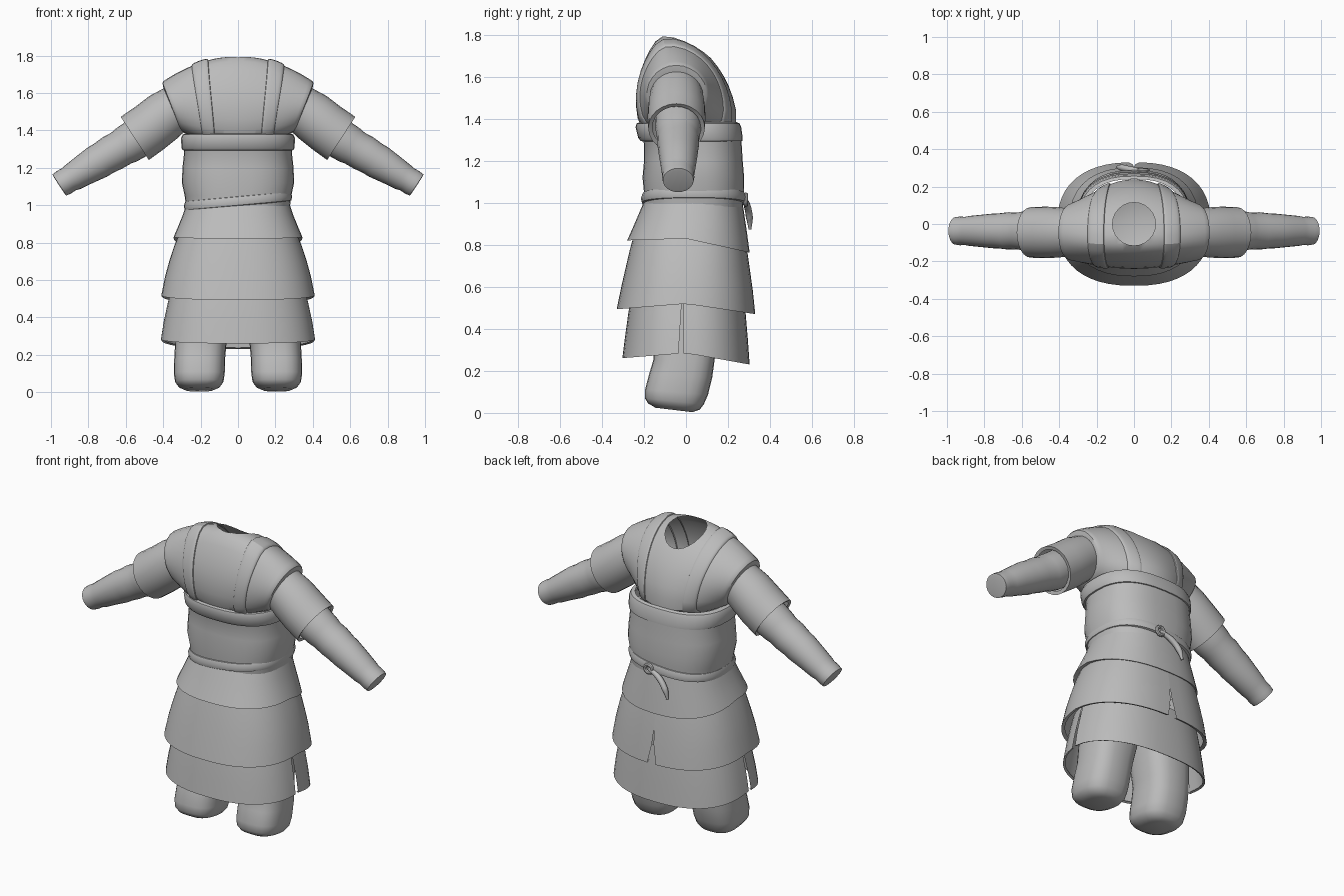
import bpy, bmesh, math
from mathutils import Vector

if "Cube" in bpy.data.objects:
    bpy.data.objects.remove(bpy.data.objects["Cube"])

cloth = bpy.data.materials.new("grey_cloth")
cloth.diffuse_color = (0.5, 0.5, 0.5, 1)
cloth.use_nodes = True
cloth.node_tree.nodes["Principled BSDF"].inputs["Base Color"].default_value = cloth.diffuse_color


def finish(ob, mirror=False, angle=40):
    ob.data.materials.clear()
    ob.data.materials.append(cloth)
    bpy.ops.object.select_all(action='DESELECT')
    ob.select_set(True)
    bpy.context.view_layer.objects.active = ob
    if ob.type == 'MESH':
        bpy.ops.object.shade_smooth_by_angle(angle=math.radians(angle))
    if mirror:
        m = ob.modifiers.new("mirror", 'MIRROR')
        m.use_mirror_merge = False
    return ob


def skin(name, rings, closed=True, cap_start=False, cap_end=False):
    """Join a list of point rings into one surface."""
    bm = bmesh.new()
    rows = [[bm.verts.new(p) for p in r] for r in rings]
    n = len(rows[0])
    for a, b in zip(rows, rows[1:]):
        for i in range(n if closed else n - 1):
            j = (i + 1) % n
            bm.faces.new((a[i], a[j], b[j], b[i]))
    if cap_start:
        bm.faces.new(rows[0])
    if cap_end:
        bm.faces.new(rows[-1])
    bmesh.ops.recalc_face_normals(bm, faces=bm.faces)
    me = bpy.data.meshes.new(name)
    bm.to_mesh(me)
    bm.free()
    ob = bpy.data.objects.new(name, me)
    bpy.context.collection.objects.link(ob)
    return ob


def spow(v, e):
    return math.copysign(abs(v) ** e, v)


def tube(name, rings, p=2.3, n=36, cx=0, dz=lambda x, y, f: 0, start=0.0,
         span=math.tau, gap=None, mirror=False, **caps):
    """Upright loft; each ring is (z, x radius, y front, y back[, x centre])."""
    out = []
    closed = gap is None
    for k, r in enumerate(rings):
        f = min(1, k / max(1, len(rings) - 2))
        c = r[4] if len(r) > 4 else cx
        cy, ry = (r[2] + r[3]) / 2, (r[3] - r[2]) / 2
        g = 0 if closed else gap(f)
        row = []
        for i in range(n):
            u = i / n if closed else i / (n - 1)
            a = start + g + (span - 2 * g) * u
            x = c + r[1] * spow(math.cos(a), 2 / p)
            y = cy + ry * spow(math.sin(a), 2 / p)
            row.append((x, y, r[0] + dz(x, y, f)))
        out.append(row)
    return finish(skin(name, out, closed, **caps), mirror)


def hem(front, back):
    return lambda x, y, f: -f * (back * y if y > 0 else -front * y)


# Torso, chest band and slanted belt
tube("torso", [(1.34, .295, -.215, .262), (1.28, .288, -.2, .265), (1.2, .297, -.2, .27),
               (1.12, .3, -.207, .277), (1.05, .285, -.2, .275), (.97, .275, -.2, .27)], 2.5)
tube("chest_band", [(1.385, .27, -.215, .24), (1.378, .295, -.236, .256), (1.36, .304, -.24, .263),
                    (1.31, .303, -.228, .27), (1.295, .297, -.216, .27), (1.29, .275, -.19, .25)], 2.5)
tube("belt", [(1.05, .265, -.185, .26), (1.045, .282, -.206, .28), (1.022, .29, -.215, .288),
              (1.0, .285, -.21, .284), (.992, .265, -.19, .26)], 2.5,
     dz=lambda x, y, f: .09 * x)

# Skirt tiers, each ending in a turned-in hem
tube("upper_skirt", [(1.03, .268, -.19, .265), (.95, .295, -.225, .28), (.89, .32, -.252, .292),
                     (.83, .345, -.28, .303), (.835, .32, -.255, .28)], 2.4, dz=hem(.03, .22))
tube("middle_skirt", [(.86, .31, -.245, .275), (.78, .342, -.268, .292), (.70, .368, -.288, .305),
                      (.62, .39, -.308, .318), (.52, .41, -.33, .33), (.526, .39, -.31, .31)],
     2.4, 49, dz=hem(.08, .15), start=math.pi / 2,
     gap=lambda f: .04 * max(0, (f - .7) / .3))
for name, a in (("back_skirt_panel", -.05), ("front_skirt_panel", math.pi + .05)):
    tube(name, [(.56, .355, -.26, .275), (.48, .375, -.275, .285), (.38, .397, -.29, .295),
                (.285, .412, -.303, .303), (.29, .4, -.29, .29)], 2.4, 25, dz=hem(.08, .18),
         start=a, span=math.pi + (.1 if a < 0 else -.1), gap=lambda f: .008 + .02 * f)

# Stub legs with sloping soles
tube("leg", [(.62, .15, -.16, .16, .165), (.36, .145, -.155, .15, .185), (.25, .137, -.155, .135, .2),
             (.18, .136, -.175, .125, .205), (.10, .136, -.195, .105, .207),
             (.055, .129, -.195, .085, .207), (.03, .11, -.18, .065, .207),
             (.014, .075, -.145, .03, .207)], 2.7, 24, mirror=True,
     dz=lambda x, y, f: -.12 * f * (y + .057), cap_start=True, cap_end=True)


# Chest: cross-sections blend from an egg at the middle to an oval at the shoulder edge
EGG = [(-.2, 1.3), (-.236, 1.4), (-.243, 1.52), (-.22, 1.63), (-.175, 1.73), (-.12, 1.815),
       (0, 1.785), (.085, 1.73), (.155, 1.65), (.207, 1.56), (.242, 1.45), (.258, 1.3)]


def section(t, grow=1.0):
    w = t * t
    row = []
    for i, (y, z) in enumerate(EGG):
        phi = math.radians(-60 + 300 * i / 11)
        s = .152 * math.sin(phi)
        y = y * (1 - w) + (-.045 - .15 * math.cos(phi)) * w
        z = z * (1 - w) + (1.518 + .93 * s) * w
        row.append((t * (.357 + .38 * s), y * grow, 1.5 + (z - 1.5) * grow))
    return row


steps = [0, .15, .3, .45, .6, .75, .88, .97, 1]
chest = skin("chest", [section(t) for t in [-s for s in steps[:0:-1]] + steps],
             cap_start=True, cap_end=True)
sub = chest.modifiers.new("soften", 'SUBSURF')
sub.levels = sub.render_levels = 1

# Neck opening cut through the chest
ring = [(.115 * math.cos(math.tau * i / 24), .115 * math.sin(math.tau * i / 24)) for i in range(24)]
cutter = skin("neck_cutter", [[(x, y, z) for x, y in ring] for z in (1.5, 2)],
              cap_start=True, cap_end=True)
cutter.hide_render = True
cut = chest.modifiers.new("neck", 'BOOLEAN')
cut.operation, cut.object, cut.solver = 'DIFFERENCE', cutter, 'EXACT'
bpy.context.view_layer.update()
hollow = bpy.data.meshes.new_from_object(chest.evaluated_get(bpy.context.evaluated_depsgraph_get()))
chest.modifiers.clear()
bpy.data.objects.remove(cutter)
bm = bmesh.new()
bm.from_mesh(hollow)
inner = [f for f in bm.faces if f.calc_center_median().xy.length < .1149
         and f.calc_center_median().z > 1.45]
bmesh.ops.delete(bm, geom=inner, context='FACES')
bm.to_mesh(hollow)
bm.free()
chest.data = hollow
finish(chest)

# Shoulder straps follow the chest sections
strap = skin("shoulder_strap", [section(t, g) for t, g in (
    (.385, .97), (.39, 1.025), (.42, 1.04), (.5, 1.045), (.57, 1.04), (.6, 1.025), (.605, .97))])
finish(strap, True, 50)
sub = strap.modifiers.new("soften", 'SUBSURF')
sub.levels = sub.render_levels = 1


# Sleeves: slanted rings (x, z, half height, half depth)
def sleeve(name, rings, cy, **caps):
    out = [[(x + .545 * h * math.sin(a), cy + d * math.cos(a), z + .836 * h * math.sin(a))
            for a in (math.tau * i / 24 for i in range(24))] for x, z, h, d in rings]
    finish(skin(name, out, **caps), True)


sleeve("upper_sleeve", [(.33, 1.52, .125, .125), (.40, 1.47, .136, .134), (.47, 1.415, .137, .138),
                        (.552, 1.357, .138, .135), (.548, 1.36, .118, .115)], -.045)
sleeve("lower_sleeve", [(.47, 1.41, .11, .11), (.555, 1.348, .107, .108), (.60, 1.32, .104, .103),
                        (.625, 1.305, .098, .098), (.67, 1.28, .099, .1), (.72, 1.25, .093, .094),
                        (.75, 1.232, .094, .093), (.82, 1.19, .084, .086), (.88, 1.152, .076, .08),
                        (.905, 1.138, .07, .075), (.93, 1.123, .071, .077), (.955, 1.108, .068, .073),
                        (.957, 1.107, .055, .06)], -.037, cap_end=True)

# Belt knot and hanging tail
bpy.ops.mesh.primitive_torus_add(location=(.05, .285, 1.015), rotation=(math.pi / 2, 0, 0),
                                 major_radius=.024, minor_radius=.011,
                                 major_segments=16, minor_segments=8)
knot = bpy.context.object
knot.name = "belt_knot"
finish(knot)
cu = bpy.data.curves.new("belt_tail", 'CURVE')
cu.dimensions, cu.bevel_depth, cu.bevel_resolution, cu.use_fill_caps = '3D', .017, 2, True
sp = cu.splines.new('BEZIER')
path = [((.05, .28, 1.015), .7), ((-.02, .292, .985), 1), ((-.07, .302, .93), 1), ((-.09, .305, .875), .4)]
sp.bezier_points.add(len(path) - 1)
for bp, (co, r) in zip(sp.bezier_points, path):
    bp.co, bp.radius = Vector(co), r
    bp.handle_left_type = bp.handle_right_type = 'AUTO'
tail = bpy.data.objects.new("belt_tail", cu)
bpy.context.collection.objects.link(tail)
finish(tail)
